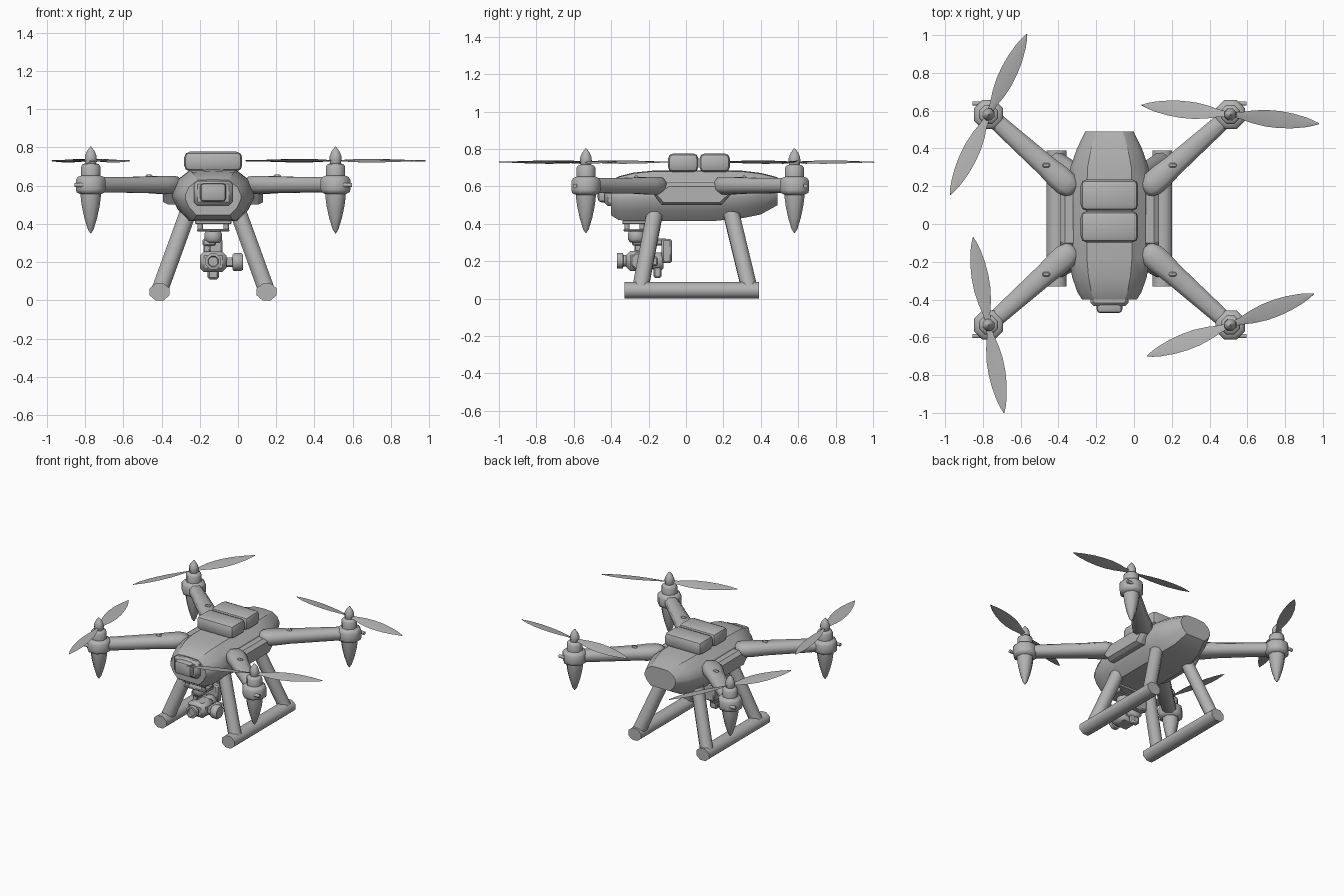
import bpy, bmesh, math
from mathutils import Vector, Matrix

if "Cube" in bpy.data.objects:
    bpy.data.objects.remove(bpy.data.objects["Cube"])

CX = -0.13          # centre line of the airframe
CY = 0.0225         # middle between front and rear motors

grey = bpy.data.materials.new("plain grey")
grey.diffuse_color = (0.45, 0.45, 0.45, 1)
grey.use_nodes = True
grey.node_tree.nodes["Principled BSDF"].inputs["Base Color"].default_value = grey.diffuse_color


def finish(name, bm, angle=None):
    bmesh.ops.recalc_face_normals(bm, faces=bm.faces)
    me = bpy.data.meshes.new(name)
    bm.to_mesh(me)
    bm.free()
    me.materials.append(grey)
    ob = bpy.data.objects.new(name, me)
    bpy.context.collection.objects.link(ob)
    if angle:
        bpy.ops.object.select_all(action='DESELECT')
        ob.select_set(True)
        bpy.context.view_layer.objects.active = ob
        bpy.ops.object.shade_smooth_by_angle(angle=math.radians(angle))
    return ob


def loft(name, rings, angle=None):
    """Skin closed rings of equal length and cap both ends."""
    bm = bmesh.new()
    vs = [[bm.verts.new(p) for p in r] for r in rings]
    n = len(vs[0])
    for a, b in zip(vs, vs[1:]):
        for i in range(n):
            j = (i + 1) % n
            bm.faces.new((a[i], a[j], b[j], b[i]))
    bm.faces.new(vs[0])
    bm.faces.new(vs[-1])
    return finish(name, bm, angle)


def turned(name, base, axis, profile, sides=8, angle=50, squash=1.0):
    """Sweep (radius, distance) pairs along an axis; squash flattens the second direction."""
    axis = Vector(axis).normalized()
    side = Vector((0, 1, 0)) if abs(axis.z) > 0.6 else axis.cross(Vector((0, 0, 1))).normalized()
    up = side.cross(axis).normalized()
    rings = []
    for r, d in profile:
        ring = []
        for k in range(sides):
            a = 2 * math.pi * (k + 0.5) / sides
            ring.append(Vector(base) + axis * d + side * r * math.cos(a) + up * r * squash * math.sin(a))
        rings.append(ring)
    return loft(name, rings, angle)


def rod(name, a, b, r, sides=8, squash=1.0, angle=50):
    a, b = Vector(a), Vector(b)
    return turned(name, a, b - a, [(r, 0), (r, (b - a).length)], sides, angle, squash)


def box(name, lo, hi, bevel=0.0, segments=1, turn=0.0):
    lo, hi = Vector(lo), Vector(hi)
    bm = bmesh.new()
    bmesh.ops.create_cube(bm, size=1)
    bmesh.ops.scale(bm, vec=hi - lo, verts=bm.verts)
    if bevel:
        bmesh.ops.bevel(bm, geom=bm.edges[:], offset=bevel, segments=segments,
                        profile=0.5, affect='EDGES')
    bmesh.ops.rotate(bm, matrix=Matrix.Rotation(turn, 3, 'Z'), verts=bm.verts)
    bmesh.ops.translate(bm, vec=(lo + hi) / 2, verts=bm.verts)
    return finish(name, bm, 40)


# Fuselage: y, half width, top height, bottom height
sections = [(-0.40, 0.145, 0.628, 0.445), (-0.36, 0.170, 0.650, 0.42), (-0.28, 0.198, 0.670, 0.415),
            (-0.18, 0.213, 0.680, 0.415), (0.15, 0.215, 0.682, 0.415), (0.30, 0.207, 0.680, 0.43),
            (0.40, 0.172, 0.668, 0.45), (0.49, 0.128, 0.645, 0.50)]
rings = []
for y, w, zt, zb in sections:
    h = zt - zb
    half = [(0.60, zb), (0.86, zb + 0.22 * h), (1.0, zb + 0.45 * h), (1.0, zb + 0.58 * h),
            (0.88, zb + 0.80 * h), (0.56, zt)]
    ring = [(CX + w * f, y, z) for f, z in half]
    ring.append((CX, y, zt + 0.004))
    ring += [(CX - w * f, y, z) for f, z in reversed(half)]
    rings.append(ring)
loft("fuselage", rings, 28)

# Side panels between the arm roots
for s, label in ((-1, "left"), (1, "right")):
    outline = [(-0.17, 0.555), (-0.10, 0.62), (0.19, 0.62), (0.245, 0.565), (0.19, 0.50), (-0.13, 0.50)]
    rings = []
    for x, k in ((0.15, 1.0), (0.235, 1.0), (0.262, 0.72)):
        rings.append([(CX + s * x, 0.035 + (y - 0.035) * (0.93 if k < 1 else 1), 0.55 + (z - 0.55) * k)
                      for y, z in outline])
    loft(label + "_side_panel", rings, 25)

# Battery packs on top
for i, y in enumerate((-0.097, 0.071)):
    box("battery_%d" % (i + 1), (CX - 0.152, y, 0.675), (CX + 0.152, y + 0.164, 0.777), 0.03, 2)

# Nose sensor with its bezel
box("nose_bezel", (CX - 0.10, -0.435, 0.495), (CX + 0.10, -0.37, 0.625), 0.018)
box("nose_sensor", (CX - 0.068, -0.472, 0.515), (CX + 0.068, -0.40, 0.613), 0.02, 2)


def blade(name, hub, ang):
    """One thin pitched leaf-shaped propeller blade."""
    d = Vector((math.cos(ang), math.sin(ang), 0))
    t = Vector((-d.y, d.x, 0))
    shape = [(0.015, 0.014), (0.06, 0.020), (0.12, 0.035), (0.19, 0.045), (0.26, 0.046),
             (0.33, 0.040), (0.40, 0.027), (0.44, 0.015), (0.472, 0.002)]
    rings = []
    for r, w in shape:
        pitch = math.radians(16 - 22 * r)
        c = hub + d * r
        e = t * math.cos(pitch) + Vector((0, 0, math.sin(pitch)))
        n = Vector((0, 0, 0.0035))
        rings.append([c + e * w, c + n, c - e * w, c - n])
    loft(name, rings, 30)


# Motors, arms, lamps and propellers
motor_profile = [(0.002, 0.35), (0.016, 0.37), (0.036, 0.43), (0.050, 0.49), (0.056, 0.53), (0.058, 0.555),
                 (0.080, 0.565), (0.084, 0.58), (0.084, 0.63), (0.074, 0.645), (0.054, 0.652),
                 (0.054, 0.700), (0.046, 0.712), (0.030, 0.716), (0.034, 0.735),
                 (0.033, 0.755), (0.022, 0.780), (0.003, 0.803)]
for sx, sy, ang, label in ((-1, 1, 64.5, "rear_left"), (1, 1, -6, "rear_right"),
                           (-1, -1, -80, "front_left"), (1, -1, 20.5, "front_right")):
    mx, my = CX + sx * 0.64, CY + sy * 0.5575
    turned(label + "_motor", (mx, my, 0), (0, 0, 1), motor_profile, 8, 50)
    hub = Vector((mx, my, 0.73))
    for k in (0, 1):
        blade("%s_blade_%d" % (label, k + 1), hub, math.radians(ang) + math.pi * k)
    # outboard pin
    rod(label + "_pin", (mx + sx * 0.03, my + sy * 0.058, 0.603),
        (mx + sx * 0.086, my + sy * 0.058, 0.603), 0.012)
    # tapered arm with a broad rounded root
    root = Vector((CX + sx * 0.185, CY + sy * 0.150, 0.604))
    tip = Vector((mx, my, 0.604))
    length = (tip - root).length
    d = (tip - root).normalized()
    side = Vector((-d.y, d.x, 0))
    rings = []
    for t, w, h in ((0.0, 0.030, 0.026), (0.022, 0.052, 0.042), (0.06, 0.066, 0.047), (0.12, 0.066, 0.047),
                    (0.20, 0.058, 0.043), (length - 0.03, 0.044, 0.039)):
        c = root + d * t
        rings.append([c + side * w * a + Vector((0, 0, h * b)) for a, b in
                      ((1, .45), (.55, 1), (-.55, 1), (-1, .45), (-1, -.45), (-.55, -1), (.55, -1), (1, -.45))])
    loft(label + "_arm", rings, 50)
    # lamp on the arm
    lx, ly = CX + sx * 0.335, CY + sy * 0.288
    box(label + "_lamp", (lx - 0.019, ly - 0.012, 0.63), (lx + 0.019, ly + 0.012, 0.657), 0.006)

# Landing gear
for s, label in ((-1, "left"), (1, "right")):
    rod(label + "_skid", (CX + s * 0.28, -0.33, 0.044), (CX + s * 0.28, 0.39, 0.044), 0.0565, 8, 0.84)
    for name, y0, y1 in (("front", -0.245, -0.168), ("rear", 0.34, 0.243)):
        rod("%s_%s_leg" % (label, name), (CX + s * 0.28, y0, 0.05), (CX + s * 0.135, y1, 0.45), 0.047)

# Gimbal mount: two plates joined by dampers
box("mount_plate_upper", (CX - 0.095, -0.34, 0.398), (CX + 0.095, -0.20, 0.418), 0.004)
box("mount_plate_lower", (CX - 0.085, -0.335, 0.360), (CX + 0.085, -0.215, 0.372), 0.004)
for sx in (-1, 1):
    for y in (-0.315, -0.235):
        rod("damper", (CX + sx * 0.068, y, 0.365), (CX + sx * 0.068, y, 0.405), 0.015)
turned("yaw_motor", (CX, -0.265, 0), (0, 0, 1), [(0.035, 0.30), (0.05, 0.315), (0.05, 0.345), (0.042, 0.365)])

# Gimbal yoke reaching back and down behind the camera
box("yoke_top", (CX - 0.055, -0.29, 0.285), (CX + 0.015, -0.10, 0.322), 0.008)
box("yoke_back", (CX - 0.05, -0.13, 0.19), (CX + 0.05, -0.075, 0.32), 0.01)
turned("roll_motor", (CX, -0.18, 0.20), (0, 1, 0), [(0.045, 0), (0.05, 0.01), (0.05, 0.05), (0.04, 0.06)])
box("roll_bracket", (CX - 0.03, -0.175, 0.11), (CX + 0.03, -0.13, 0.24), 0.01)
box("pitch_arm", (CX + 0.06, -0.27, 0.175), (CX + 0.115, -0.15, 0.225), 0.008)
turned("pitch_motor", (CX + 0.10, -0.25, 0.20), (1, 0, 0), [(0.04, 0), (0.05, 0.008), (0.05, 0.048), (0.043, 0.056)])

# Camera
box("camera_body", (CX - 0.07, -0.32, 0.148), (CX + 0.07, -0.18, 0.255), 0.022)
turned("camera_lens", (CX, -0.31, 0.203), (0, -1, 0),
       [(0.034, 0), (0.034, 0.025), (0.044, 0.028), (0.044, 0.058), (0.030, 0.060), (0.026, 0.048)])
box("camera_top", (CX - 0.05, -0.275, 0.25), (CX - 0.015, -0.20, 0.295), 0.006)
